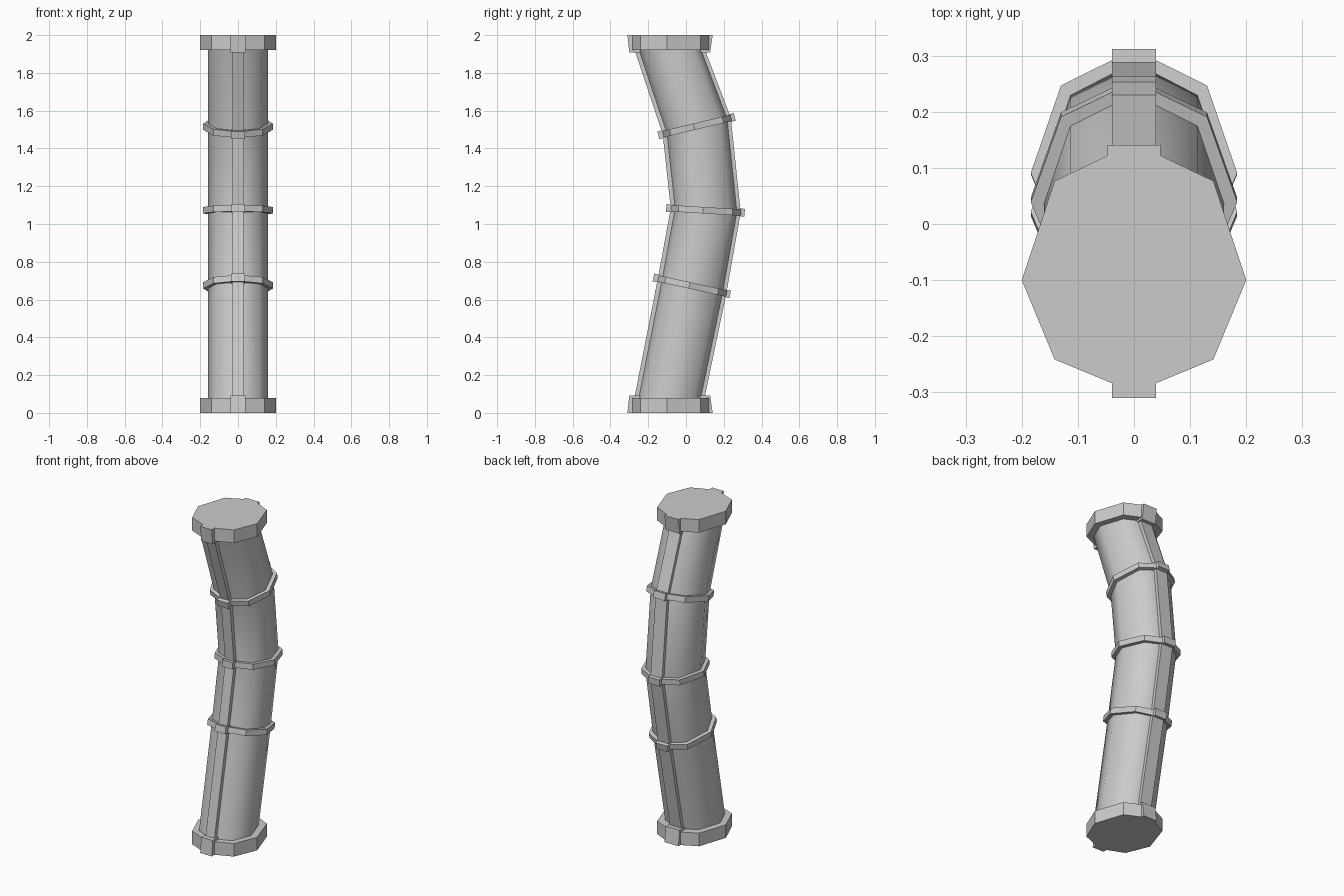
import bpy, bmesh, math
from mathutils import Vector

if "Cube" in bpy.data.objects:
    bpy.data.objects.remove(bpy.data.objects["Cube"])


def egg(r, back=1.25):
    """Octagon with a point to front and back, stretched toward the back."""
    pts = []
    for i in range(8):
        a = i * math.pi / 4
        x, y = r * math.cos(a), r * math.sin(a)
        pts.append((x, y * back if y > 0 else y))
    return pts


def rect(w, y0, y1):
    return [(-w, y0), (w, y0), (w, y1), (-w, y1)]


def loft(name, stations, profiles, smooth=False):
    """Skin profiles across stations (y, z, slope of section plane)."""
    bm = bmesh.new()
    rings = []
    for (cy, cz, s), prof in zip(stations, profiles):
        d = Vector((0, 1, s)).normalized()
        rings.append([bm.verts.new((x, cy + d.y * v, cz + d.z * v)) for x, v in prof])
    n = len(rings[0])
    for a, b in zip(rings, rings[1:]):
        for i in range(n):
            j = (i + 1) % n
            bm.faces.new((a[i], a[j], b[j], b[i]))
    bm.faces.new(rings[0][::-1])
    bm.faces.new(rings[-1])
    bmesh.ops.recalc_face_normals(bm, faces=bm.faces)
    me = bpy.data.meshes.new(name)
    bm.to_mesh(me)
    bm.free()
    ob = bpy.data.objects.new(name, me)
    bpy.context.collection.objects.link(ob)
    if smooth:
        bpy.ops.object.select_all(action='DESELECT')
        ob.select_set(True)
        bpy.context.view_layer.objects.active = ob
        bpy.ops.object.shade_smooth_by_angle(angle=math.radians(60))
    return ob


def slab(name, station, thick, profile):
    """Prism centred on a station, along the section normal."""
    y, z, s = station
    nrm = Vector((0, -s, 1)).normalized() * thick / 2
    loft(name, [(y - nrm.y, z - nrm.z, s), (y + nrm.y, z + nrm.z, s)], [profile] * 2)


# Bent pipe with seam strips at front and back
low, mid = (0.018, 0.675, -0.22), (0.09, 1.073, -0.06)
high = (0.043, 1.515, 0.24)
path = [(-0.11, 0.04, 0), low, mid, high, (-0.114, 1.96, 0)]
loft("pipe", path, [egg(0.16)] * 5, smooth=True)
loft("front_seam", path, [rect(0.03, -0.171, -0.08)] * 5)
loft("back_seam", path, [rect(0.039, 0.08, 0.2)] * 5)

# Clamp rings with raised tabs
for label, st in (("lower", low), ("middle", mid), ("upper", high)):
    slab(label + "_ring", st, 0.034, egg(0.184, 1.2))
    slab(label + "_ring_front_tab", st, 0.041, rect(0.036, -0.195, -0.1))
    slab(label + "_ring_back_tab", st, 0.041, rect(0.039, 0.1, 0.221))

# End caps: trimmed back apex, tabs tapering toward the pipe
cap = egg(0.2, 1.25)
cap[2:3] = [(0.047, 0.222), (-0.047, 0.222)]
for label, z0, sgn in (("bottom", 0, 1), ("top", 2, -1)):
    ends = [(-0.1, z0, 0), (-0.1, z0 + sgn * 0.08, 0)]
    loft(label + "_cap", ends, [cap] * 2)
    ends = [(-0.1, z0, 0), (-0.1, z0 + sgn * 0.093, 0)]
    loft(label + "_cap_front_tab", ends,
         [rect(0.039, -0.21, -0.1), rect(0.039, -0.2, -0.1)])
    loft(label + "_cap_back_tab", ends,
         [rect(0.047, 0.1, 0.241), rect(0.047, 0.1, 0.228)])
